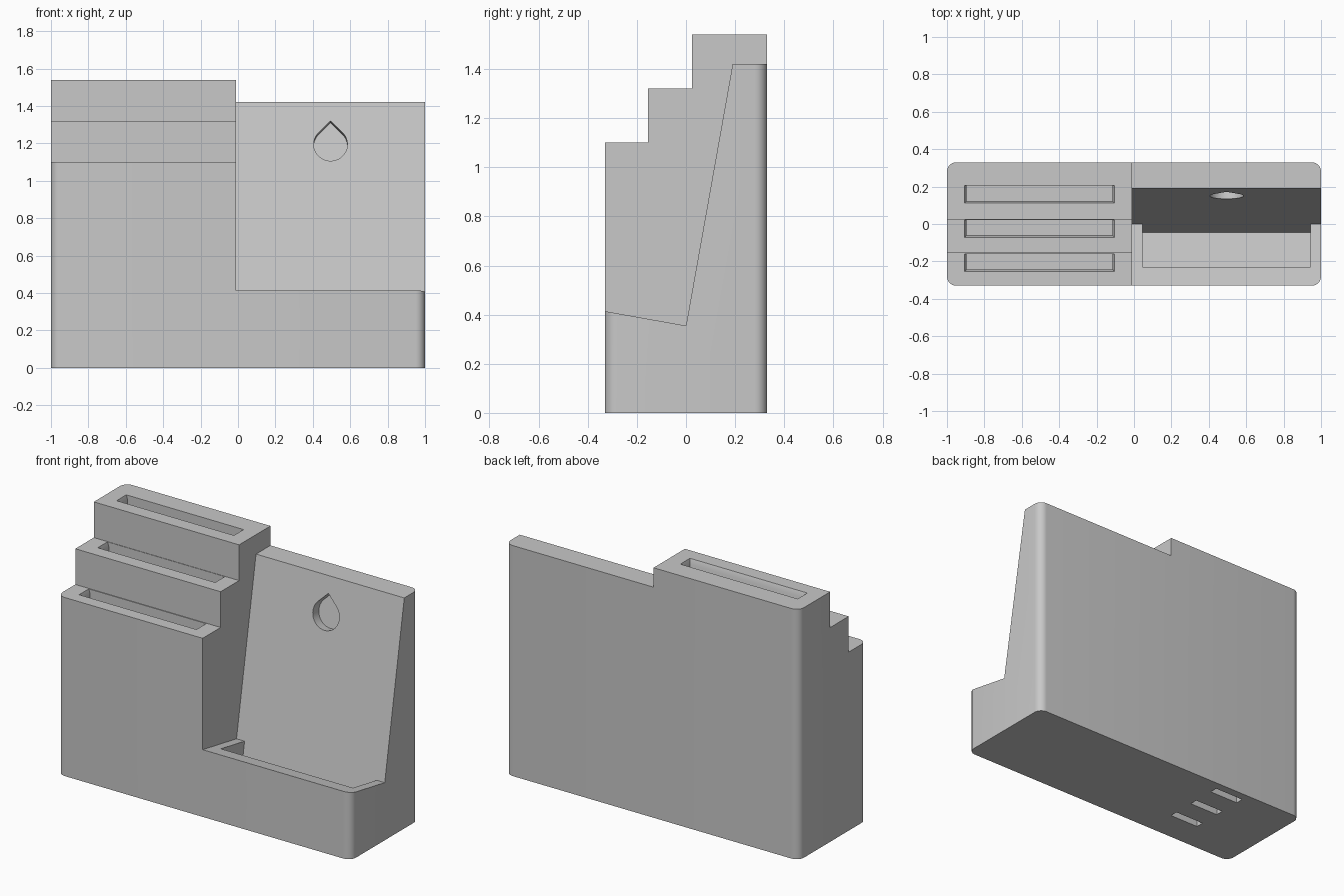
import bpy, bmesh, math
from mathutils import Vector

cube = bpy.data.objects.get("Cube")
if cube:
    bpy.data.objects.remove(cube, do_unlink=True)

grey = bpy.data.materials.new("matte grey")
grey.use_nodes = True
grey.diffuse_color = (0.58, 0.58, 0.58, 1)
grey.node_tree.nodes["Principled BSDF"].inputs["Base Color"].default_value = (0.58, 0.58, 0.58, 1)


def loft(name, rings):
    """Solid through a series of rings with equal point counts, capped at both ends."""
    bm = bmesh.new()
    loops = [[bm.verts.new(p) for p in ring] for ring in rings]
    for a, b in zip(loops, loops[1:]):
        for i in range(len(a)):
            j = (i + 1) % len(a)
            bm.faces.new((a[i], a[j], b[j], b[i]))
    bm.faces.new(loops[0])
    bm.faces.new(loops[-1])
    bmesh.ops.recalc_face_normals(bm, faces=bm.faces)
    mesh = bpy.data.meshes.new(name)
    bm.to_mesh(mesh)
    bm.free()
    mesh.materials.append(grey)
    obj = bpy.data.objects.new(name, mesh)
    bpy.context.scene.collection.objects.link(obj)
    return obj


def prism_x(name, profile, x0, x1):
    return loft(name, [[(x, y, z) for y, z in profile] for x in (x0, x1)])


def rect(x0, x1, y0, y1, z):
    return [(x0, y0, z), (x1, y0, z), (x1, y1, z), (x0, y1, z)]


# Main block with rounded vertical corners
HALF_X, HALF_Y, HEIGHT, R = 1.0, 0.33, 1.54, 0.05
outline = []
for k, (sx, sy) in enumerate([(1, 1), (-1, 1), (-1, -1), (1, -1)]):
    for i in range(9):
        a = math.radians(90 * k + 90 * i / 8)
        outline.append((sx * (HALF_X - R) + R * math.cos(a), sy * (HALF_Y - R) + R * math.sin(a)))
holder = loft("holder_body", [[(x, y, z) for x, y in outline] for z in (0, HEIGHT)])

cutters = []

# Three stepped levels on the right-hand half
cutters.append(prism_x("step_cutter", [
    (-0.6, 1.1), (-0.155, 1.1), (-0.155, 1.32), (0.025, 1.32), (0.025, 2), (-0.6, 2)], -1.5, 0.3))

# Leaning back rest and tilted front lip on the left-hand half
hinge, rest_top = Vector((0, 0.355)), Vector((0.19, 1.42))
up = (rest_top - hinge).normalized()
out = Vector((-up.y, up.x))
cutters.append(prism_x("back_rest_cutter", [
    hinge + 0.6 * out, hinge, rest_top, (0.6, 1.42), (0.6, 2), (-0.6, 2)], -0.01, 1.5))

# Pocket continuing the back rest downwards
base = hinge - 0.257 * up
front = base + 0.234 * out
cutters.append(prism_x("pocket_cutter", [
    hinge, base, front, front + 0.6 * up, (-0.02, 0.5)], 0.045, 0.945))

# Teardrop recess, bored square to the back rest
centre = Vector((0.495, 0.15, 1.195))
across = Vector((0, up.x, up.y))
normal = Vector((0, out.x, out.y))
drop = [(0, 0.127)] + [(0.09 * math.cos(a), 0.09 * math.sin(a))
                       for a in (math.radians(135 + 270 * i / 32) for i in range(33))]
cutters.append(loft("teardrop_cutter", [
    [centre + Vector((u, 0, 0)) + v * across + d * normal for u, v in drop] for d in (-0.06, 0.1)]))

# One slot per step with a bevelled mouth, and a small recess underneath
for y, top in ((0.158, 1.54), (-0.025, 1.32), (-0.207, 1.1)):
    y0, y1 = y - 0.047, y + 0.047
    inner = (-0.895, -0.115, y0 + 0.012, y1)
    outer = (-0.905, -0.105, y0, y1)
    cutters.append(loft("slot_cutter", [
        rect(*inner, 0.12), rect(*inner, top - 0.03), rect(*outer, top), rect(*outer, top + 0.05)]))
    cutters.append(loft("base_recess_cutter", [
        rect(-0.6, -0.4, y + 0.07, y + 0.12, z) for z in (-0.1, 0.08)]))

# Cut everything out of the block
for cutter in cutters:
    cutter.hide_render = True
    cutter.hide_viewport = False
    mod = holder.modifiers.new(cutter.name, "BOOLEAN")
    mod.operation = "DIFFERENCE"
    mod.solver = "EXACT"
    mod.object = cutter

# Bake the cuts, then drop the cutters
bpy.context.view_layer.update()
graph = bpy.context.evaluated_depsgraph_get()
result = bpy.data.meshes.new_from_object(holder.evaluated_get(graph))
holder.modifiers.clear()
holder.data = result
for cutter in cutters:
    bpy.data.objects.remove(cutter, do_unlink=True)

# Smooth rounded corners, sharp edges elsewhere
bpy.ops.object.select_all(action="DESELECT")
holder.select_set(True)
bpy.context.view_layer.objects.active = holder
bpy.ops.object.shade_smooth_by_angle(angle=math.radians(30))
